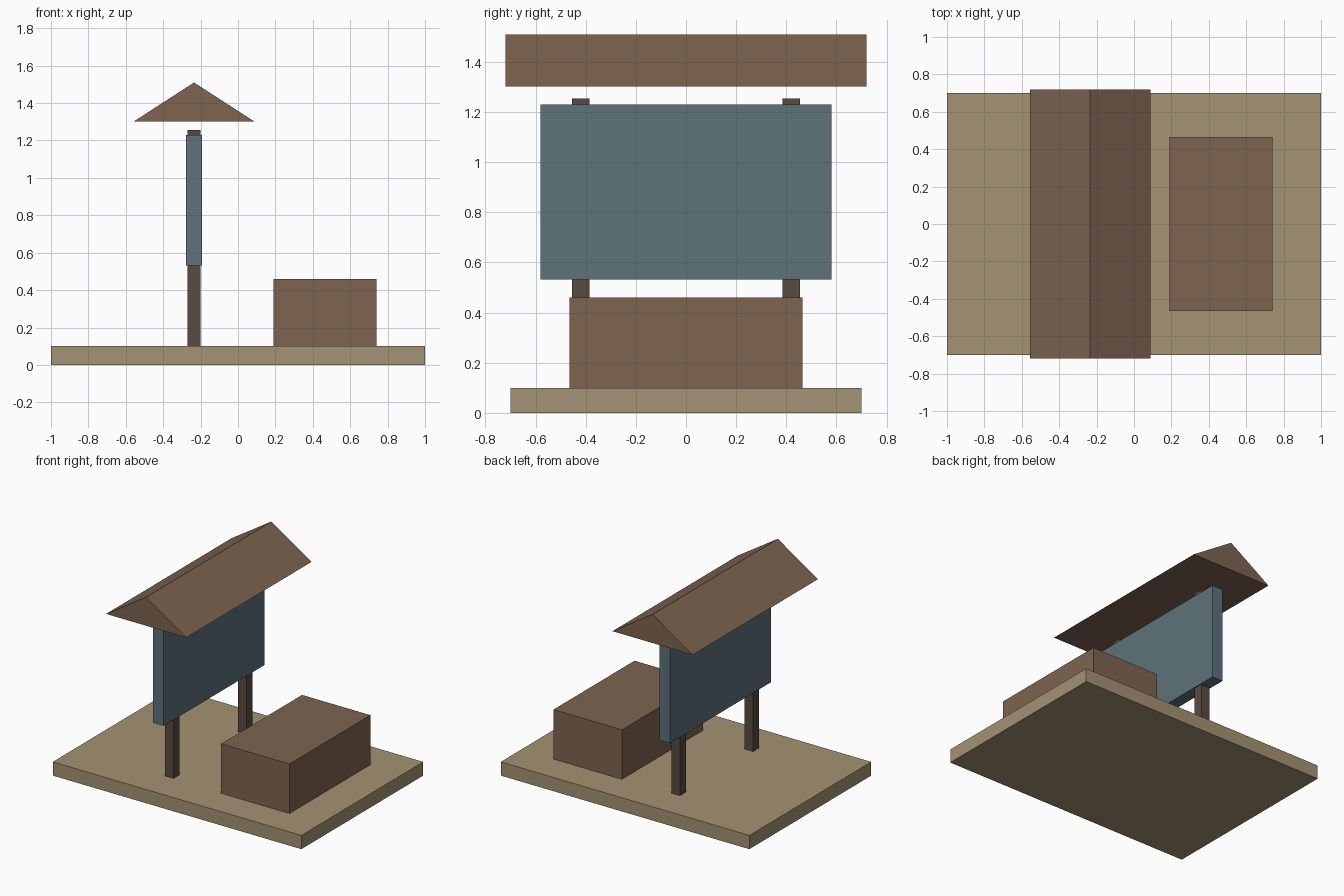
import bpy
import bmesh

cube = bpy.data.objects.get("Cube")
if cube:
    bpy.data.objects.remove(cube, do_unlink=True)


def linear(c):
    c /= 255
    return c / 12.92 if c <= 0.04045 else ((c + 0.055) / 1.055) ** 2.4


def make_material(name, *rgb):
    colour = (*[linear(c) for c in rgb], 1)
    mat = bpy.data.materials.new(name)
    mat.use_nodes = True
    mat.diffuse_color = colour
    bsdf = next(n for n in mat.node_tree.nodes if n.type == "BSDF_PRINCIPLED")
    bsdf.inputs["Base Color"].default_value = colour
    return mat


def prism(name, profile, y0, y1, mat):
    """Extrude a profile of (x, z) points from y0 to y1."""
    bm = bmesh.new()
    face = bm.faces.new([bm.verts.new((x, y0, z)) for x, z in profile])
    extruded = bmesh.ops.extrude_face_region(bm, geom=[face])["geom"]
    verts = [g for g in extruded if isinstance(g, bmesh.types.BMVert)]
    bmesh.ops.translate(bm, verts=verts, vec=(0, y1 - y0, 0))
    bmesh.ops.recalc_face_normals(bm, faces=bm.faces[:])
    mesh = bpy.data.meshes.new(name)
    bm.to_mesh(mesh)
    bm.free()
    mesh.materials.append(mat)
    obj = bpy.data.objects.new(name, mesh)
    bpy.context.collection.objects.link(obj)
    return obj


def box(name, x0, x1, y0, y1, z0, z1, mat):
    return prism(name, [(x0, z0), (x1, z0), (x1, z1), (x0, z1)], y0, y1, mat)


sand = make_material("sand", 164, 147, 115)
wood = make_material("brown wood", 126, 100, 80)
dark_wood = make_material("dark wood", 89, 75, 65)
slate = make_material("slate blue", 93, 115, 123)

# Ground slab and bench block
box("base_slab", -1, 1, -0.7, 0.7, 0, 0.1, sand)
box("bench_block", 0.19, 0.74, -0.465, 0.465, 0.1, 0.46, wood)

# Sign board carried by two posts
for side, y in (("front", -0.42), ("back", 0.42)):
    box(side + "_post", -0.27, -0.2, y - 0.035, y + 0.035, 0.1, 1.255, dark_wood)
box("sign_board", -0.278, -0.192, -0.58, 0.58, 0.532, 1.23, slate)

# Gabled roof above the board
prism("roof", [(-0.557, 1.302), (0.087, 1.302), (-0.235, 1.51)], -0.72, 0.72, wood)
